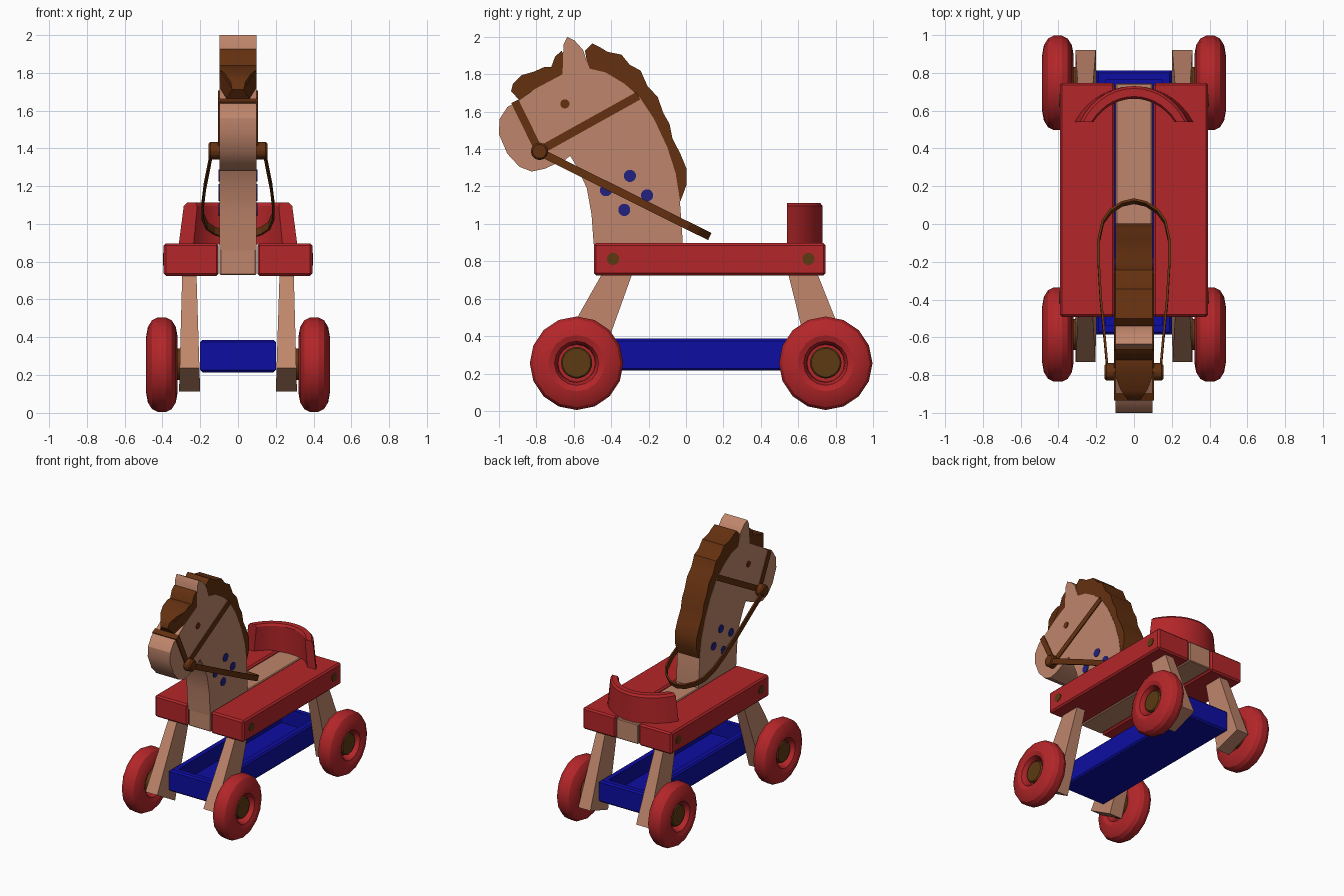
import bpy, bmesh, math
from mathutils import Vector

if "Cube" in bpy.data.objects:
    bpy.data.objects.remove(bpy.data.objects["Cube"])


def material(name, rgb):
    m = bpy.data.materials.new(name)
    m.diffuse_color = (*rgb, 1)
    m.use_nodes = True
    m.node_tree.nodes["Principled BSDF"].inputs["Base Color"].default_value = m.diffuse_color
    return m


TAN = material("tan wood", (0.52, 0.235, 0.147))
RED = material("red paint", (0.456, 0.019, 0.022))
BLUE = material("blue paint", (0.004, 0.004, 0.36))
NAVY = material("spot blue", (0.015, 0.015, 0.21))
BROWN = material("brown leather", (0.127, 0.03, 0.005))
OLIVE = material("peg brown", (0.107, 0.042, 0.006))


def finish(name, bm, mat, bevel=0, smooth=None):
    bmesh.ops.recalc_face_normals(bm, faces=bm.faces[:])
    if bevel:
        bmesh.ops.bevel(bm, geom=bm.edges[:], offset=bevel, segments=1, affect='EDGES')
    me = bpy.data.meshes.new(name)
    bm.to_mesh(me)
    bm.free()
    me.materials.append(mat)
    ob = bpy.data.objects.new(name, me)
    bpy.context.collection.objects.link(ob)
    if smooth:
        bpy.ops.object.select_all(action='DESELECT')
        ob.select_set(True)
        bpy.context.view_layer.objects.active = ob
        bpy.ops.object.shade_smooth_by_angle(angle=math.radians(smooth))
    return ob


def prism(name, pts, x0, x1, mat, bevel=0, smooth=None, shape=None):
    """Extrude a (y, z) outline along x; shape() may move the points."""
    bm = bmesh.new()
    a, b = ([bm.verts.new((x, y, z)) for y, z in pts] for x in (x0, x1))
    bm.faces.new(a)
    bm.faces.new(b[::-1])
    n = len(pts)
    for i in range(n):
        j = (i + 1) % n
        bm.faces.new((a[i], b[i], b[j], a[j]))
    if shape:
        for v in bm.verts:
            v.co.x = shape(v.co)
    return finish(name, bm, mat, bevel, smooth)


def box(name, x, y, z, mat, bevel=0):
    return prism(name, [(y[0], z[0]), (y[1], z[0]), (y[1], z[1]), (y[0], z[1])], x[0], x[1], mat, bevel)


def disc(name, y, z, r, x0, x1, mat, n=16, bevel=0):
    pts = [(y + r * math.cos(2 * math.pi * (i + .5) / n), z + r * math.sin(2 * math.pi * (i + .5) / n)) for i in range(n)]
    return prism(name, pts, x0, x1, mat, bevel, 25)


def strap(name, p, q, width, half):
    p, q = Vector(p), Vector(q)
    d = (q - p).normalized() * width / 2
    o = Vector((-d.y, d.x))
    return prism(name, [p + o, q + o, q - o, p - o], -half, half, BROWN)


# Seat: two red planks and a tan centre board
for s, side in ((1, "right"), (-1, "left")):
    box(side + "_seat_plank", (s * .103, s * .393), (-.492, .747), (.725, .897), RED, .012)
    for y in (-.39, .655):
        disc(side + "_seat_peg", y, .813, .033, s * .385, s * .397, OLIVE, 12)
box("centre_board", (-.097, .097), (-.485, .745), (.73, .89), TAN, .006)

# Legs: tapered, slanting outwards
front_leg = [(-.445, .74), (-.285, .74), (-.51, .112), (-.73, .237)]
back_leg = [(.545, .74), (.70, .74), (.92, .185), (.70, .112)]
for s, side in ((1, "right"), (-1, "left")):
    def taper(c):
        t = (c.z - .11) / .63
        inner = .20 + .02 * t
        outer = .312 - .017 * t
        return s * (inner if abs(c.x) < .25 else outer)
    prism("front_leg_" + side, front_leg, s * .2, s * .3, TAN, shape=taper)
    prism("back_leg_" + side, back_leg, s * .2, s * .3, TAN, shape=taper)

# Wheels: lathed tyre section with recessed hub
half = [(.25, .022), (.235, .052), (.20, .074), (.15, .083), (.118, .072), (.104, .045), (.10, .01)]
section = [(0, .01)] + half[::-1] + [(r, -x) for r, x in half] + [(0, -.01)]
for s in (1, -1):
    for y in (-.585, .747):
        bm = bmesh.new()
        vs = [bm.verts.new((s * .403 + x, y, .255 + r)) for r, x in section]
        es = [bm.edges.new(e) for e in zip(vs, vs[1:])]
        bmesh.ops.spin(bm, geom=vs + es, cent=(0, y, .255), axis=(1, 0, 0), angle=2 * math.pi, steps=16, use_merge=True)
        bmesh.ops.remove_doubles(bm, verts=bm.verts[:], dist=1e-4)
        finish("wheel", bm, RED, smooth=24)
        disc("axle_peg", y, .258, .085, s * .25, s * .458, OLIVE, 16, .008)

# Blue tray with recessed top
tx, ty0, ty1, tz0, tz1 = .2, -.585, .812, .215, .387
bm = bmesh.new()
co = [[(-tx + i, ty0 + i, z), (tx - i, ty0 + i, z), (tx - i, ty1 - i, z), (-tx + i, ty1 - i, z)]
      for i, z in ((.012, tz0), (0, tz0 + .012), (0, tz1 - .012), (.012, tz1), (.05, tz1), (.05, tz0 + .05))]
rings = [[bm.verts.new(c) for c in ring] for ring in co]
for a, b in zip(rings, rings[1:]):
    for i in range(4):
        bm.faces.new((a[i], a[(i + 1) % 4], b[(i + 1) % 4], b[i]))
bm.faces.new(rings[0])
bm.faces.new(rings[-1])
finish("blue_tray", bm, BLUE)

# Curved backrest, narrower at the top
bm = bmesh.new()
N = 14
rows = []
for i in range(N + 1):
    u = 2 * i / N - 1
    row = []
    for r, z, k in ((.354, .89, 1), (.354, 1.095, .915), (.342, 1.112, .9), (.299, 1.112, .9), (.287, 1.095, .915), (.287, .89, 1)):
        span = math.acos((.54 - .376) / r)
        row.append(bm.verts.new((k * r * math.sin(u * span), .376 + r * math.cos(u * span), z)))
    rows.append(row)
for a, b in zip(rows, rows[1:]):
    for i in range(6):
        bm.faces.new((a[i], a[(i + 1) % 6], b[(i + 1) % 6], b[i]))
bm.faces.new(rows[0])
bm.faces.new(rows[-1])
finish("backrest", bm, RED, smooth=28)

# Horse head and neck
nape = [(-.515, 1.83), (-.43, 1.81), (-.33, 1.75), (-.25, 1.68), (-.17, 1.56), (-.10, 1.41), (-.055, 1.27), (-.033, 1.13)]
head = [(-.49, .86), (-.495, .91), (-.505, 1.05), (-.53, 1.19), (-.58, 1.30), (-.62, 1.365), (-.645, 1.342),
        (-.70, 1.32), (-.755, 1.295), (-.825, 1.28), (-.89, 1.305), (-.955, 1.375), (-1, 1.48), (-.997, 1.56),
        (-.955, 1.625), (-.91, 1.65), (-.81, 1.72), (-.66, 1.80), (-.655, 1.96), (-.635, 2.0), (-.595, 1.98),
        (-.55, 1.93), (-.53, 1.87)] + nape + [(-.018, .91), (-.018, .86)]
prism("horse_head", head, -.099, .099, TAN, smooth=30)

# Mane and forelock
mane = [(-.54, 1.925), (-.50, 1.965), (-.46, 1.945), (-.42, 1.92), (-.345, 1.905), (-.30, 1.85), (-.243, 1.82),
        (-.205, 1.735), (-.152, 1.68), (-.12, 1.59), (-.088, 1.535), (-.072, 1.455), (-.03, 1.375), (.003, 1.295),
        (.003, 1.21), (-.03, 1.12)]
prism("mane", mane + nape[::-1] + [(-.53, 1.87)], -.097, .097, BROWN, smooth=35)
forelock = [(-.89, 1.66), (-.935, 1.71), (-.925, 1.75), (-.88, 1.795), (-.81, 1.815), (-.755, 1.84), (-.72, 1.84),
            (-.70, 1.895), (-.665, 1.925), (-.65, 1.90), (-.655, 1.80), (-.73, 1.76), (-.81, 1.715)]
prism("forelock", forelock, -.097, .097, BROWN, smooth=35,
      shape=lambda c: c.x * min(1, max(.3, (c.y + .98) / .14)) if c.y < -.8 else c.x)

# Bridle straps and bit
strap("noseband", (-.915, 1.655), (-.785, 1.39), .043, .106)
strap("cheek_strap", (-.785, 1.39), (-.255, 1.685), .045, .106)
disc("bit_bar", -.783, 1.388, .048, -.155, .155, BROWN, 12, .01)

# Reins: thin ribbon looping behind the neck
path = [(.138, -.785), (.155, -.6), (.175, -.4), (.187, -.2), (.187, -.08), (.165, .02), (.125, .075), (.065, .115)]
path = path + [(0, .13)] + [(-x, y) for x, y in path[::-1]]
bm = bmesh.new()
rows = []
for i, (x, y) in enumerate(path):
    a, b = Vector(path[max(i - 1, 0)]), Vector(path[min(i + 1, len(path) - 1)])
    t = (b - a).normalized()
    n = Vector((t.y, -t.x)) * .006
    row = []
    for k, w in ((1, 1), (1, -1), (-1, -1), (-1, 1)):
        py = y + k * n.y
        row.append(bm.verts.new((x + k * n.x, py - .009 + w * .009, 1.39 - (py + .785) * .497 + w * .019)))
    rows.append(row)
for a, b in zip(rows, rows[1:]):
    for i in range(4):
        bm.faces.new((a[i], a[(i + 1) % 4], b[(i + 1) % 4], b[i]))
bm.faces.new(rows[0])
bm.faces.new(rows[-1])
finish("reins", bm, BROWN)

# Painted eyes and spots on both sides
for s in (1, -1):
    disc("eye", -.648, 1.642, .025, s * .095, s * .103, BROWN, 12)
    for y, z in ((-.30, 1.257), (-.428, 1.18), (-.208, 1.153), (-.33, 1.075)):
        disc("neck_spot", y, z, .033, s * .095, s * .103, NAVY, 12)
